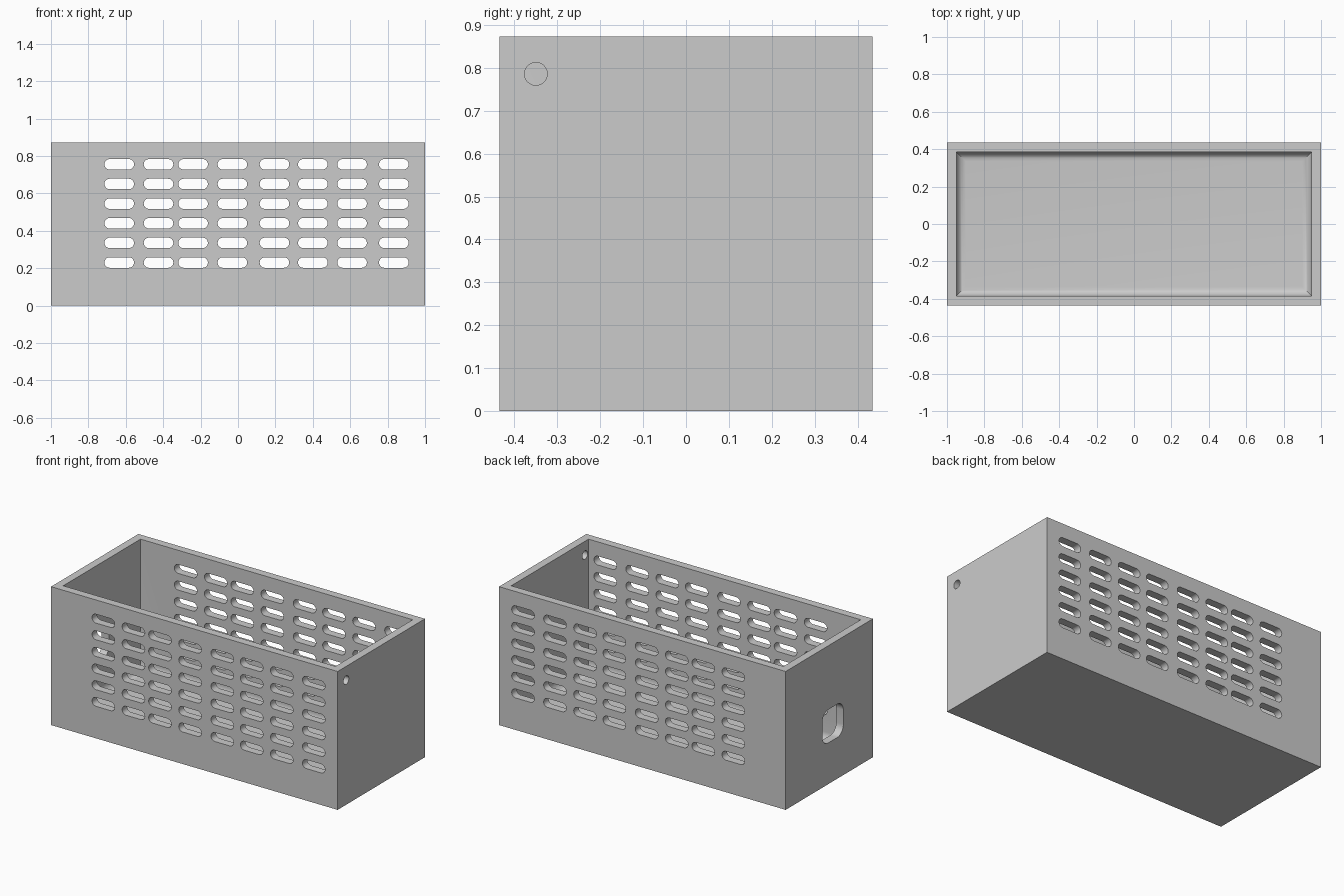
import bpy
import bmesh
from math import sin, cos, pi
from mathutils import Vector

cube = bpy.data.objects.get("Cube")
if cube:
    bpy.data.objects.remove(cube, do_unlink=True)

HALF_X, HALF_Y, HEIGHT = 1.0, 0.435, 0.873
WALL, FLOOR, COVE = 0.05, 0.05, 0.05

grey = bpy.data.materials.new("plain grey")
grey.use_nodes = True
grey.diffuse_color = (0.6, 0.6, 0.6, 1)
grey.node_tree.nodes["Principled BSDF"].inputs["Base Color"].default_value = (0.6, 0.6, 0.6, 1)


def make_object(name, bm):
    bmesh.ops.recalc_face_normals(bm, faces=bm.faces)
    mesh = bpy.data.meshes.new(name)
    bm.to_mesh(mesh)
    bm.free()
    obj = bpy.data.objects.new(name, mesh)
    bpy.context.collection.objects.link(obj)
    return obj


def add_prism(bm, axis, centre, width, height, radius, start, end, steps=10):
    """Rounded rectangle extruded along the x or y axis."""
    outline = []
    for quarter, (sx, sz) in enumerate(((1, 1), (-1, 1), (-1, -1), (1, -1))):
        for i in range(steps + 1):
            a = (quarter + i / steps) * pi / 2
            outline.append((centre[0] + sx * (width / 2 - radius) + radius * cos(a),
                            centre[1] + sz * (height / 2 - radius) + radius * sin(a)))

    def place(u, z, depth):
        return Vector((depth, u, z)) if axis == "x" else Vector((u, depth, z))

    face = bm.faces.new([bm.verts.new(place(u, z, start)) for u, z in outline])
    extruded = bmesh.ops.extrude_face_region(bm, geom=[face])["geom"]
    moved = [g for g in extruded if isinstance(g, bmesh.types.BMVert)]
    bmesh.ops.translate(bm, verts=moved, vec=place(0, 0, end - start))
    bmesh.ops.remove_doubles(bm, verts=bm.verts, dist=0.0001)


# Open box: rings of inset and height, with a rounded cove around the floor
rings = [(0, 0), (0, HEIGHT), (WALL, HEIGHT)]
for i in range(9):
    a = i / 8 * pi / 2
    rings.append((WALL + COVE * (1 - cos(a)), FLOOR + COVE * (1 - sin(a))))
bm = bmesh.new()
loops = []
for inset, z in rings:
    x, y = HALF_X - inset, HALF_Y - inset
    loops.append([bm.verts.new((sx * x, sy * y, z))
                  for sx, sy in ((-1, -1), (1, -1), (1, 1), (-1, 1))])
for low, high in zip(loops, loops[1:]):
    for i in range(4):
        j = (i + 1) % 4
        bm.faces.new((low[i], low[j], high[j], high[i]))
bm.faces.new(loops[0])
bm.faces.new(loops[-1])
box = make_object("ventilated_box", bm)
box.data.materials.append(grey)

# Vent slots through the front and back walls
bm = bmesh.new()
for x in (-0.635, -0.425, -0.24, -0.03, 0.195, 0.4, 0.61, 0.833):
    for row in range(6):
        add_prism(bm, "y", (x, 0.23 + row * 0.105), 0.158, 0.056, 0.0279, -0.5, 0.5)
# Small round hole in one end, rounded square opening in the other
add_prism(bm, "x", (-0.35, 0.786), 0.053, 0.053, 0.0264, 0.93, 1.05)
add_prism(bm, "x", (-0.035, 0.365), 0.21, 0.21, 0.06, -1.05, -0.93)
cutter = make_object("opening_cutter", bm)
cutter.data.materials.append(grey)
cutter.hide_render = True

cut = box.modifiers.new("openings", "BOOLEAN")
cut.operation = "DIFFERENCE"
cut.solver = "EXACT"
cut.object = cutter
bpy.ops.object.select_all(action="DESELECT")
bpy.context.view_layer.objects.active = box
box.select_set(True)
bpy.ops.object.modifier_apply(modifier=cut.name)
bpy.data.objects.remove(cutter, do_unlink=True)
bpy.ops.object.shade_smooth_by_angle(angle=pi / 6)
